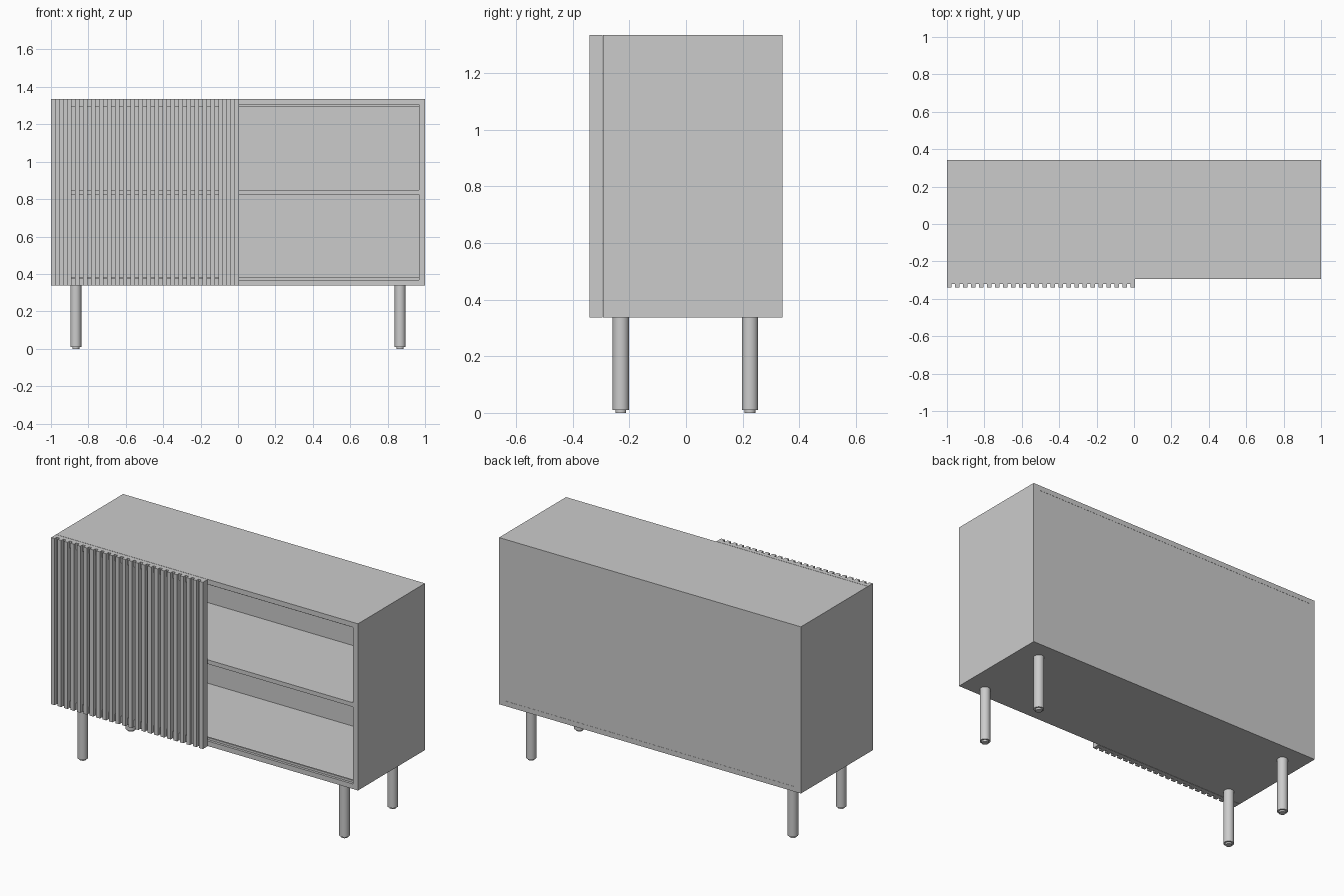
import bpy, bmesh
from mathutils import Matrix, Vector

if "Cube" in bpy.data.objects:
    bpy.data.objects.remove(bpy.data.objects["Cube"])


def add_box(bm, x0, x1, y0, y1, z0, z1):
    c = Vector(((x0 + x1) / 2, (y0 + y1) / 2, (z0 + z1) / 2))
    m = Matrix.Translation(c) @ Matrix.Diagonal((x1 - x0, y1 - y0, z1 - z0, 1))
    bmesh.ops.create_cube(bm, size=1, matrix=m)


def finish(bm, name):
    me = bpy.data.meshes.new(name)
    bm.to_mesh(me)
    bm.free()
    ob = bpy.data.objects.new(name, me)
    bpy.context.collection.objects.link(ob)
    return ob


def box(name, *dims):
    bm = bmesh.new()
    add_box(bm, *dims)
    return finish(bm, name)


BOT, TOP, T = 0.337, 1.335, 0.03
FRONT, BACK = -0.293, 0.341

# Cabinet carcass
box("top_panel", -1, 1, FRONT, BACK, TOP - T, TOP)
box("bottom_panel", -1, 1, FRONT, BACK, BOT, BOT + T)
for s, n in ((-1, "left"), (1, "right")):
    a, b = sorted((s, s * 0.967))
    box(n + "_side_panel", a, b, FRONT, BACK, BOT + T, TOP - T)
box("back_panel", -0.967, 0.967, 0.315, BACK - 0.001, BOT + T, TOP - T)
box("shelf", -0.967, 0.967, FRONT + 0.006, 0.315, 0.825, 0.85)

# Sliding door tracks
box("lower_track", -0.967, 0.967, -0.278, -0.268, BOT + T, 0.38)
box("upper_track", -0.967, 0.967, -0.278, -0.268, 1.296, TOP - T)

# Door frame: two stiles and two rails
DX0, DX1, DB, DM, DF = -1, 0.005, -0.295, -0.32, -0.34
box("door_left_stile", DX0, -0.912, DM, DB, BOT, TOP)
box("door_right_stile", -0.085, DX1, DM, DB, BOT, TOP)
box("door_top_rail", -0.912, -0.085, DM, DB, 1.295, TOP)
box("door_bottom_rail", -0.912, -0.085, DM, DB, BOT, 0.378)

# Vertical slats with open gaps between them
COUNT, W = 24, 0.024
pitch = (DX1 - DX0 - W) / (COUNT - 1)
bm = bmesh.new()
for i in range(COUNT):
    x = DX0 + i * pitch
    add_box(bm, x, x + W, DF, DB, BOT, TOP)
slats = finish(bm, "door_slats")

# Round legs with small foot pads
for x, nx in ((-0.867, "left"), (0.867, "right")):
    for y, ny in ((-0.23, "front"), (0.226, "back")):
        bm = bmesh.new()
        for r, z0, z1 in ((0.029, 0.01, BOT), (0.019, 0, 0.01)):
            bmesh.ops.create_cone(bm, cap_ends=True, segments=32, radius1=r,
                                  radius2=r, depth=z1 - z0,
                                  matrix=Matrix.Translation((x, y, (z0 + z1) / 2)))
        leg = finish(bm, f"{ny}_{nx}_leg")
        bpy.ops.object.select_all(action='DESELECT')
        leg.select_set(True)
        bpy.context.view_layer.objects.active = leg
        bpy.ops.object.shade_smooth_by_angle()
